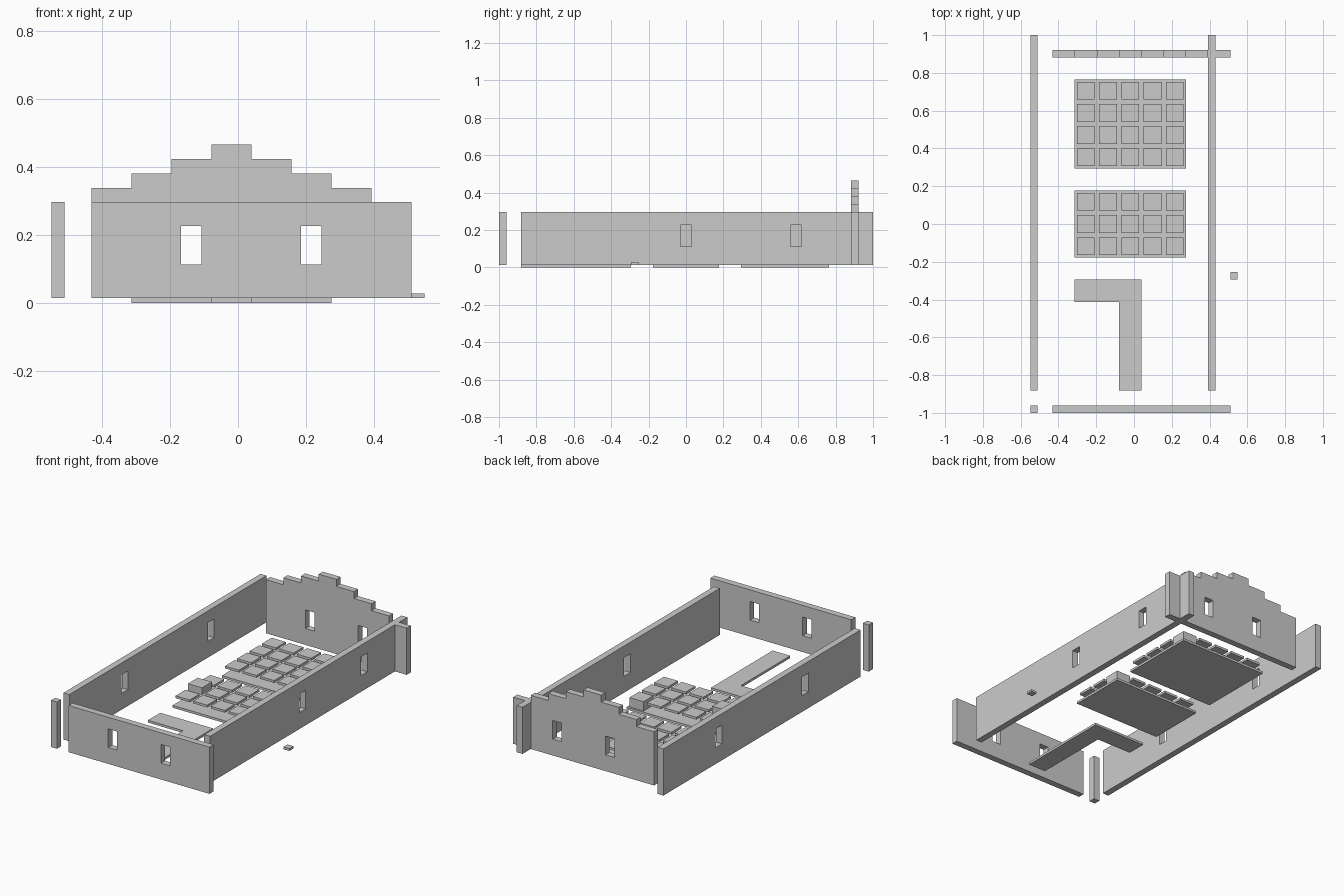
import bpy, bmesh
from mathutils import Vector

if "Cube" in bpy.data.objects:
    bpy.data.objects.remove(bpy.data.objects["Cube"])

U = 2 / 51      # horizontal module
P = 0.0141      # vertical module (one thin plate)


def mesh_object(name, bm):
    bmesh.ops.recalc_face_normals(bm, faces=bm.faces)
    me = bpy.data.meshes.new(name)
    bm.to_mesh(me)
    bm.free()
    ob = bpy.data.objects.new(name, me)
    bpy.context.collection.objects.link(ob)
    return ob


def add_box(bm, x0, x1, y0, y1, z0, z1):
    """Box given in module units."""
    verts = bmesh.ops.create_cube(bm, size=1)["verts"]
    for v in verts:
        v.co = Vector(((x0 + (v.co.x + .5) * (x1 - x0)) * U,
                       (y0 + (v.co.y + .5) * (y1 - y0)) * U,
                       (z0 + (v.co.z + .5) * (z1 - z0)) * P))


def box(name, *dims):
    bm = bmesh.new()
    add_box(bm, *dims)
    return mesh_object(name, bm)


def cut_windows(wall, openings):
    """Cut rectangular openings, then discard the cutter."""
    bm = bmesh.new()
    for o in openings:
        add_box(bm, *o, 8, 16)
    cutter = mesh_object("window_cutter", bm)
    cutter.hide_render = True
    mod = wall.modifiers.new("windows", "BOOLEAN")
    mod.object = cutter
    mod.solver = "EXACT"
    deps = bpy.context.evaluated_depsgraph_get()
    deps.update()
    cut = bpy.data.meshes.new_from_object(wall.evaluated_get(deps))
    wall.modifiers.clear()
    wall.data = cut
    bpy.data.objects.remove(cutter)


W = 0.77  # half width of a window

# side walls
for name, x, centres in (("left_wall", -14, (-9, 12)), ("right_wall", 10, (0, 15))):
    wall = box(name, x, x + 1, -22.5, 25.5, 1, 21)
    cut_windows(wall, [(x - 1, x + 2, c - W, c + W) for c in centres])

# front wall
front = box("front_wall", -11, 13, -25.5, -24.5, 1, 21)
cut_windows(front, [(c - W, c + W, -27, -23) for c in (-3.5, 5.5)])

# back wall with stepped gable
profile = [(-11, 1), (13, 1), (13, 21), (10, 21)]
for i in range(4):
    profile += [(10 - 3 * i, 24 + 3 * i), (7 - 3 * i, 24 + 3 * i)] if i < 3 else [(1, 33)]
for i in (3, 2, 1, 0):
    profile += [(-11 + 3 * i, 24 + 3 * i)]
    if i:
        profile += [(-11 + 3 * i, 21 + 3 * i)]
bm = bmesh.new()
face = bm.faces.new([bm.verts.new((x * U, 22.5 * U, z * P)) for x, z in profile])
new = bmesh.ops.extrude_face_region(bm, geom=[face])["geom"]
bmesh.ops.translate(bm, vec=(0, U, 0),
                    verts=[g for g in new if isinstance(g, bmesh.types.BMVert)])
back = mesh_object("back_wall", bm)
cut_windows(back, [(c - W, c + W, 21, 25) for c in (-3.5, 5.5)])

# corner post and loose block outside
box("corner_post", -14, -13, -25.5, -24.5, 1, 21)
box("outside_block", 13, 14, -7.5, -6.5, 1, 2)

# L-shaped path
box("path_stem", -2, 1, -22.5, -10.5, 0, 1)
box("path_corner", -2, 1, -10.5, -7.5, 0, 1)
box("path_arm", -8, -2, -10.5, -7.5, 0, 1)

# floor plates with raised square tiles and a support block in one corner
for name, y0, rows in (("middle", -4.5, 3), ("rear", 7.5, 4)):
    box(name + "_floor_plate", -8, 7, y0, y0 + 3 * rows, 0, 1)
    bm = bmesh.new()
    for i in range(5):
        for j in range(rows):
            x, y = -8 + 3 * i + .3, y0 + 3 * j + .3
            add_box(bm, x, x + 2.4, y, y + 2.4, 4, 5)
    mesh_object(name + "_tiles", bm)
    ye = y0 + 3 * rows
    box(name + "_support", 4.3, 6.7, ye - 2.7, ye - .3, 1, 4)

# raised block on the middle tiles
box("raised_block", -7.7, -5.3, -1.2, 1.2, 5, 7)
